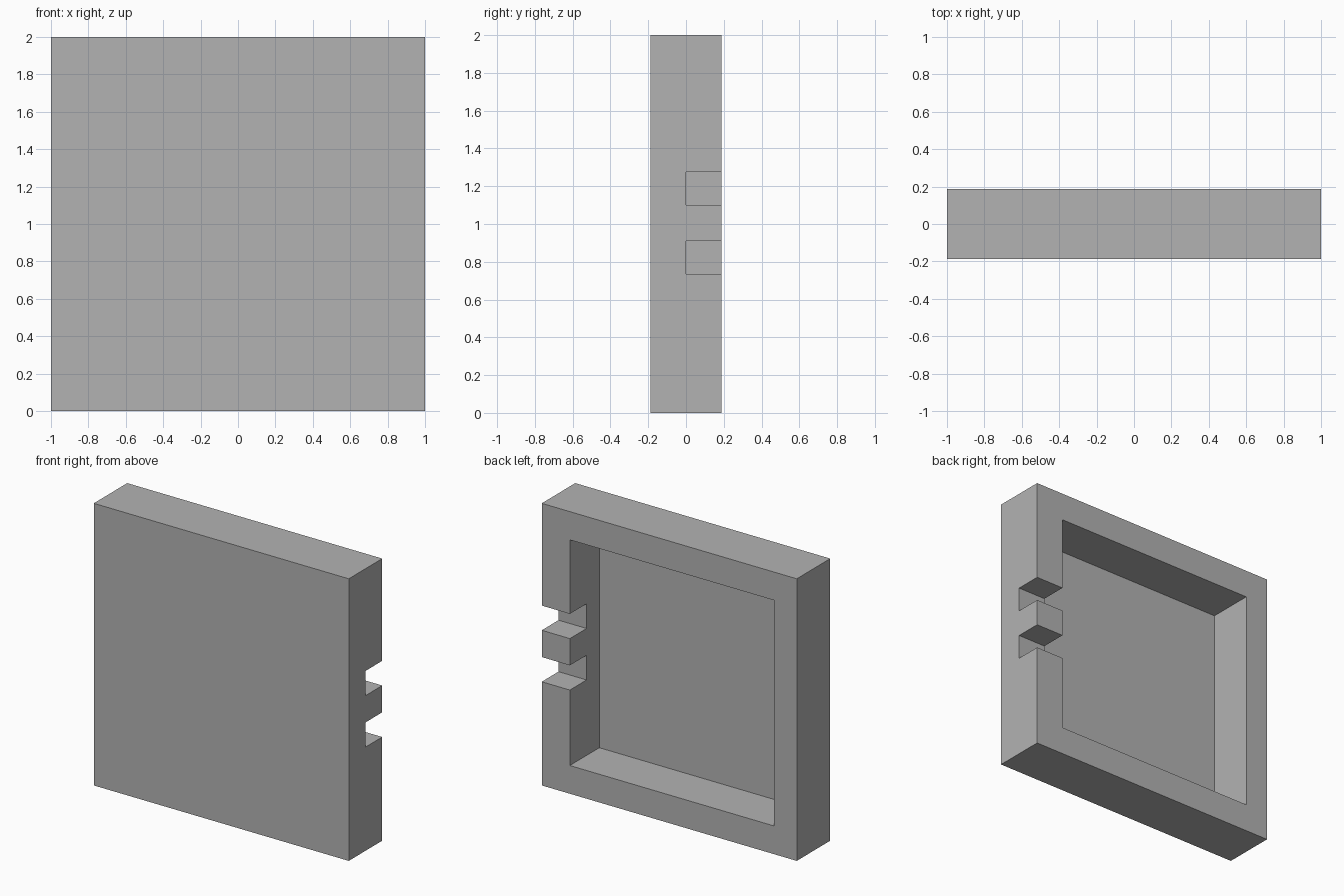
import bpy
import bmesh

default_cube = bpy.data.objects.get("Cube")
if default_cube:
    bpy.data.objects.remove(default_cube, do_unlink=True)

HALF_DEPTH = 0.1875
FLOOR_Y = -0.143
OVER = 0.1  # cutters reach past the outer surface


def make_material(name, rgb):
    mat = bpy.data.materials.new(name)
    mat.use_nodes = True
    color = (*rgb, 1.0)
    mat.diffuse_color = color
    mat.node_tree.nodes["Principled BSDF"].inputs["Base Color"].default_value = color
    return mat


def make_box(name, x, y, z):
    """Box spanning the given (min, max) pairs."""
    bm = bmesh.new()
    bmesh.ops.create_cube(bm, size=1)
    for v in bm.verts:
        for i, (low, high) in enumerate((x, y, z)):
            v.co[i] = low if v.co[i] < 0 else high
    mesh = bpy.data.meshes.new(name)
    bm.to_mesh(mesh)
    bm.free()
    obj = bpy.data.objects.new(name, mesh)
    bpy.context.collection.objects.link(obj)
    return obj


# Square slab, closed on the front
panel = make_box("recessed_panel", (-1, 1), (-HALF_DEPTH, HALF_DEPTH), (0, 2))
panel.data.materials.append(make_material("plain grey", (0.45, 0.45, 0.45)))

# Square pocket open at the back, and two notches through the left wall
cutters = [make_box("pocket_cutter", (-0.82, 0.78),
                    (FLOOR_Y, HALF_DEPTH + OVER), (0.2, 1.8))]
for side, z in (("lower", (0.735, 0.91)), ("upper", (1.1, 1.275))):
    cutters.append(make_box(side + "_notch_cutter", (0.7, 1 + OVER),
                            (0, HALF_DEPTH + OVER), z))

for cutter in cutters:
    cutter.hide_render = True
    mod = panel.modifiers.new(cutter.name, "BOOLEAN")
    mod.operation = "DIFFERENCE"
    mod.solver = "EXACT"
    mod.object = cutter

# Bake the cuts and drop the cutters
bpy.context.view_layer.update()
graph = bpy.context.evaluated_depsgraph_get()
cut_mesh = bpy.data.meshes.new_from_object(panel.evaluated_get(graph))
panel.modifiers.clear()
panel.data = cut_mesh
for cutter in cutters:
    bpy.data.objects.remove(cutter, do_unlink=True)
